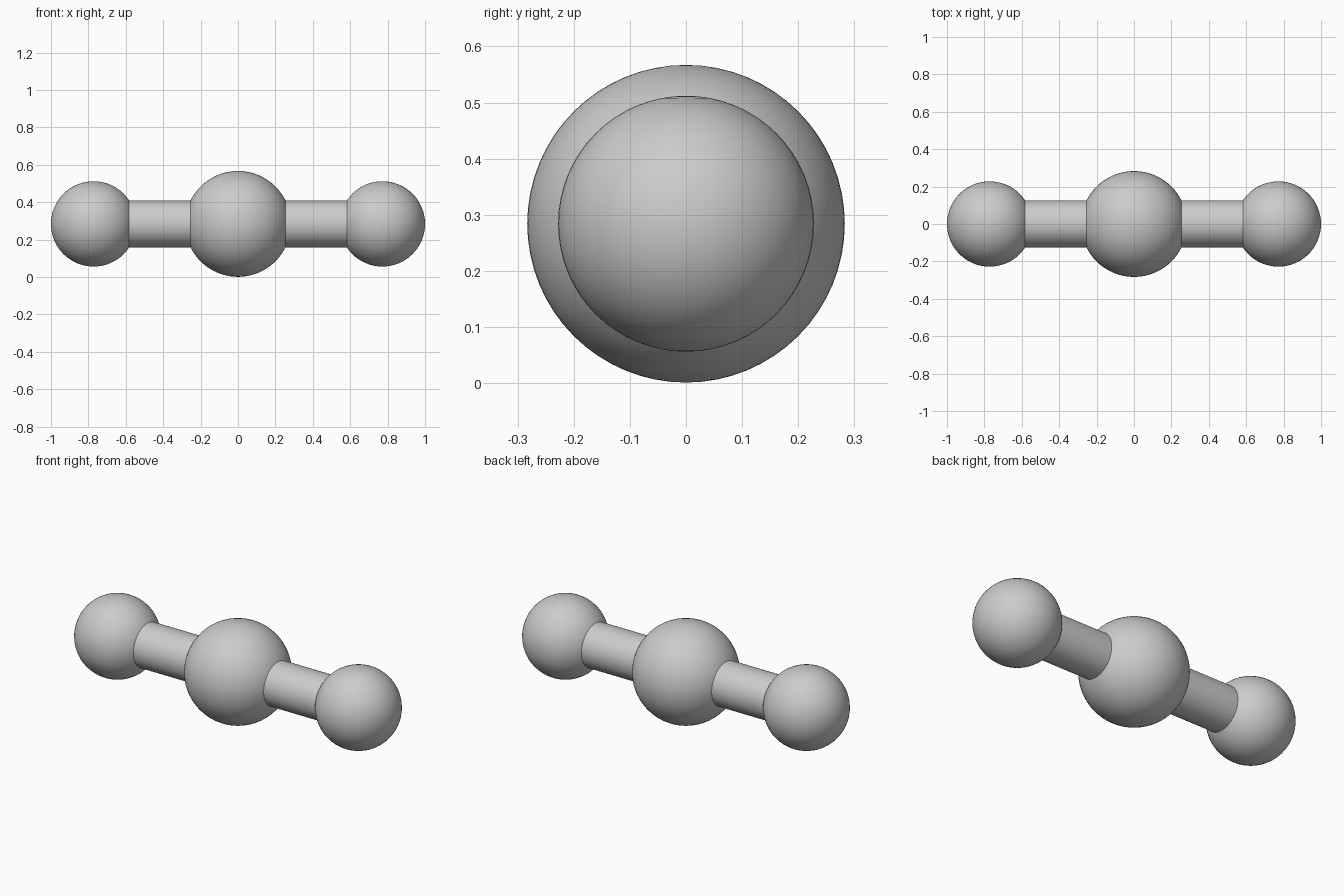
import bpy
from math import pi

if "Cube" in bpy.data.objects:
    bpy.data.objects.remove(bpy.data.objects["Cube"])

AXIS_Z = 0.284      # height of the common axis
END_X = 0.772       # centre of the end balls


def smooth(name):
    obj = bpy.context.object
    obj.name = name
    bpy.ops.object.shade_smooth_by_angle()
    return obj


def ball(name, x, radius):
    bpy.ops.mesh.primitive_uv_sphere_add(
        segments=64, ring_count=32, radius=radius, location=(x, 0, AXIS_Z))
    return smooth(name)


def rod(name, x0, x1, radius):
    bpy.ops.mesh.primitive_cylinder_add(
        vertices=64, radius=radius, depth=abs(x1 - x0),
        location=((x0 + x1) / 2, 0, AXIS_Z), rotation=(0, pi / 2, 0))
    return smooth(name)


# Large central ball
ball("center_ball", 0, 0.283)

# Mirrored rods and smaller end balls
for side, s in (("left", -1), ("right", 1)):
    rod(f"{side}_rod", 0, s * END_X, 0.126)
    ball(f"{side}_ball", s * END_X, 0.228)
